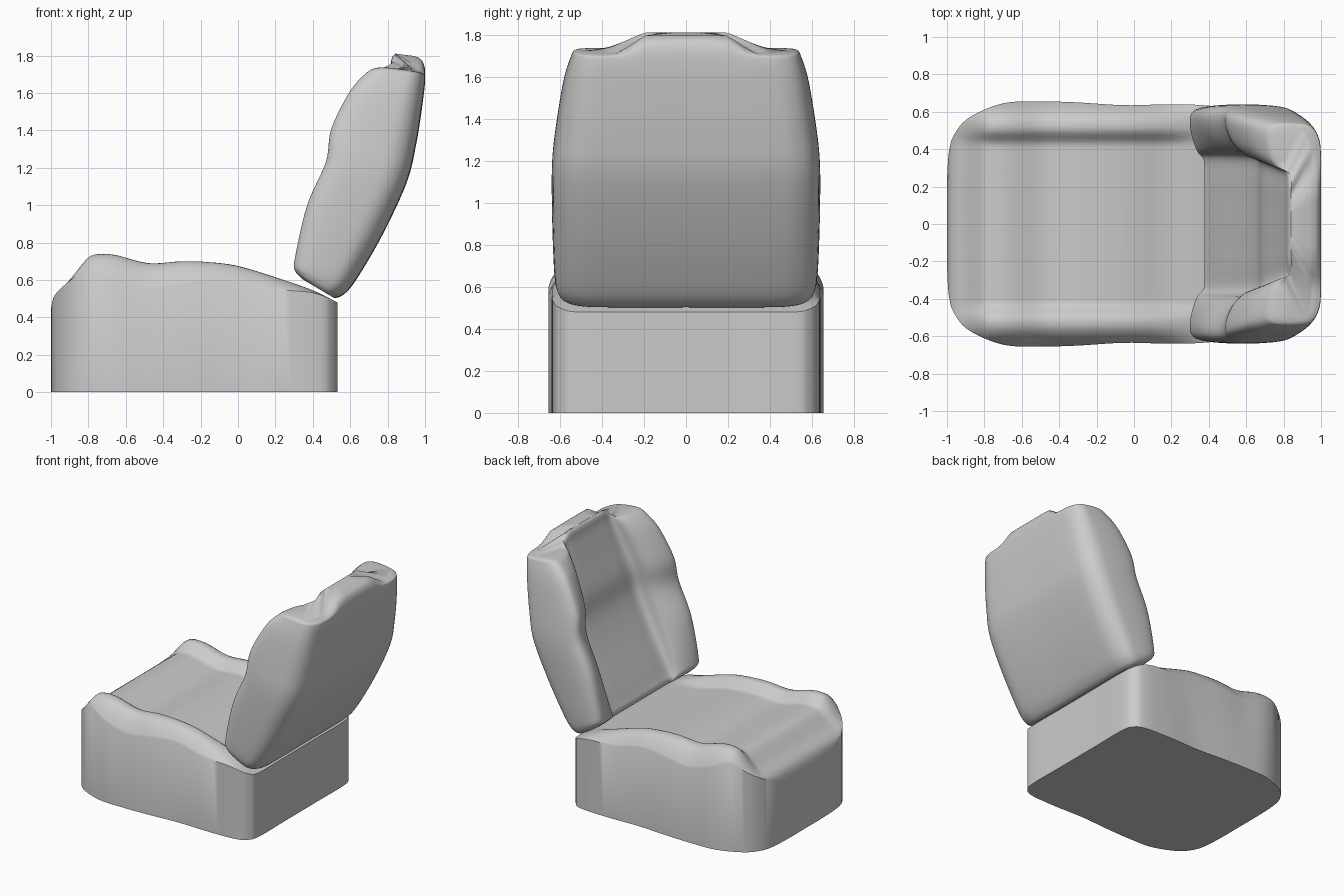
import bpy
import bmesh

if "Cube" in bpy.data.objects:
    bpy.data.objects.remove(bpy.data.objects["Cube"])


def spline(points, steps):
    """Catmull-Rom curve through tuples of any length."""
    pts = [tuple(p) for p in points]
    ext = [pts[0]] + pts + [pts[-1]]
    out = []
    for i in range(1, len(ext) - 2):
        for k in range(steps):
            t = k / steps
            out.append(tuple(
                0.5 * (2 * b + (c - a) * t + (2 * a - 5 * b + 4 * c - d) * t * t
                       + (3 * b - a - 3 * c + d) * t ** 3)
                for a, b, c, d in zip(*ext[i - 1:i + 3])))
    return out + [pts[-1]]


def smooth(a, b, x):
    t = max(0.0, min(1.0, (x - a) / (b - a)))
    return t * t * (3 - 2 * t)


def lookup(table, x):
    for (x0, z0), (x1, z1) in zip(table, table[1:]):
        if x <= x1:
            return z0 + (z1 - z0) * (max(x, x0) - x0) / (x1 - x0)
    return table[-1][1]


def mirrored(half):
    """Close a half outline (y >= 0, ends on y = 0) into a full ring."""
    return half + [(p[0], -p[1], *p[2:]) for p in half[-2:0:-1]]


def loft(name, rings, strip_ends):
    """Skin equal rings; cap each end with a strip across, or an n-gon."""
    bm = bmesh.new()
    vs = [[bm.verts.new(p) for p in r] for r in rings]
    n = len(rings[0])
    for a, b in zip(vs, vs[1:]):
        for i in range(n):
            j = (i + 1) % n
            bm.faces.new((a[i], a[j], b[j], b[i]))
    for r in (vs[0], vs[-1]):
        if not strip_ends:
            bm.faces.new(r)
            continue
        half = n // 2 + 1
        for side in (1, -1):
            for i in range((half - 1) // 2):
                j = half - 1 - i
                q = [i, i + 1, j - 1, j]
                q = list(dict.fromkeys((side * k) % n for k in q))
                if len(q) > 2:
                    bm.faces.new([r[k] for k in q])
    bmesh.ops.recalc_face_normals(bm, faces=bm.faces[:])
    mesh = bpy.data.meshes.new(name)
    bm.to_mesh(mesh)
    bm.free()
    ob = bpy.data.objects.new(name, mesh)
    bpy.context.collection.objects.link(ob)
    bpy.ops.object.select_all(action='DESELECT')
    ob.select_set(True)
    bpy.context.view_layer.objects.active = ob
    bpy.ops.object.shade_smooth_by_angle(angle=0.75)
    return ob


# Seat cushion: straight walls, wavy side bolsters, dished centre
outline = mirrored(spline([
    (-1, 0), (-1, .2), (-.99, .38), (-.96, .48), (-.88, .57), (-.7, .645),
    (-.5, .655), (-.3, .65), (-.05, .635), (.2, .64), (.42, .63), (.5, .59),
    (.53, .5), (.53, .2), (.53, 0)], 6))
crest = spline([
    (-1, .44), (-.98, .52), (-.9, .6), (-.82, .7), (-.77, .735), (-.66, .735),
    (-.48, .69), (-.3, .70), (-.15, .695), (0, .675), (.2, .615), (.4, .545),
    (.53, .48)], 5)


def seat_height(x, y):
    y = abs(y)
    z = lookup(crest, x)
    z -= .12 * max(0, (y - .53) / .12) ** 2 * smooth(.53, 0, x)
    dish = smooth(.51, .42, y) * smooth(-1, -.75, x) * smooth(.5, .1, x)
    return z - .06 * dish


rings = [[(x, y, 0) for x, y in outline]]
scales = [1, .99, .975] + [.95 - .03 * i for i in range(32)]
for s in scales:
    ring = []
    for x, y in outline:
        px, py = -.235 + (x + .235) * s, y * s
        ring.append((px, py, seat_height(px, py)))
    rings.append(ring)
loft("seat_cushion", rings, False)

# Backrest stations, bottom to top: front x,z / back x,z / half width /
# centre panel width / recess depth / end rounding / headrest rise
stations = spline([
    (.335, .61, .52, .50, .58, .56, .25, .08, 0),
    (.305, .65, .56, .52, .61, .56, .28, 0, 0),
    (.305, .72, .63, .60, .625, .56, .32, 0, 0),
    (.37, 1.0, .77, .84, .635, .56, .42, 0, 0),
    (.47, 1.23, .90, 1.12, .635, .55, .42, 0, 0),
    (.50, 1.41, .95, 1.32, .615, .53, .42, 0, 0),
    (.60, 1.61, .985, 1.54, .58, .51, .42, 0, 0),
    (.69, 1.71, 1.0, 1.68, .545, .50, .38, 0, .02),
    (.73, 1.735, .99, 1.705, .53, .50, .34, .06, .065),
    (.77, 1.74, .96, 1.715, .50, .50, .30, .2, .08)], 6)
rings = []
for fx, fz, bx, bz, w, c, d, k, rise in stations:
    # Half section as (depth fraction, width fraction)
    half = spline([
        (d, 0), (d, c * .6), (d * .97, c), (d * .5, c + .07),
        (d * .17, c + .18), (0, .87), (.04, .96), (.22, 1), (.55, 1),
        (.8, .97), (.95, .86), (1, .65), (1, 0)], 5)
    ring = []
    for u, v in mirrored(half):
        u += (.65 - u) * k
        y = v * w
        z = fz + (bz - fz) * u + rise * smooth(.33, .19, abs(y))
        ring.append((fx + (bx - fx) * u, y, z))
    rings.append(ring)
loft("backrest", rings, True)
